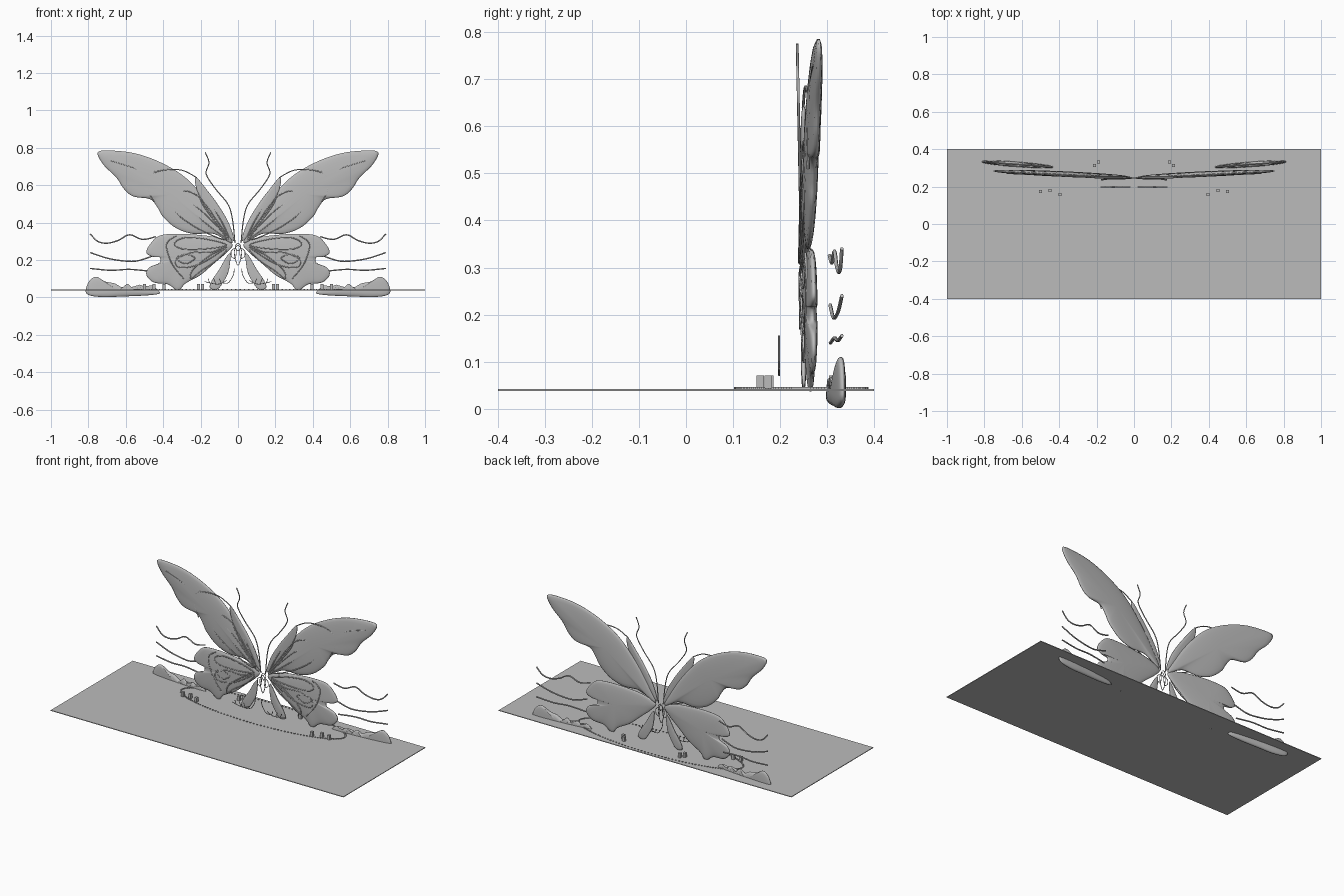
import bpy
import bmesh
import math
from mathutils import Vector

if "Cube" in bpy.data.objects:
    bpy.data.objects.remove(bpy.data.objects["Cube"], do_unlink=True)

# One stone grey for every part
grey = bpy.data.materials.new("stone_grey")
grey.use_nodes = True
shade = (0.5, 0.5, 0.5, 1)
grey.diffuse_color = shade
grey.node_tree.nodes["Principled BSDF"].inputs["Base Color"].default_value = shade

SIDES = (("left", 1), ("right", -1))


def place(name, data):
    """Link data as a named object in the shared colour."""
    data.materials.append(grey)
    obj = bpy.data.objects.new(name, data)
    bpy.context.collection.objects.link(obj)
    return obj


def smooth_path(points, closed, steps=5):
    """Spline through (x, z) points given in hundredths."""
    pts = [Vector((x, z)) / 100 for x, z in points]
    n = len(pts)

    def pick(i):
        return pts[i % n] if closed else pts[max(0, min(n - 1, i))]

    out = []
    for i in range(n if closed else n - 1):
        a, b, c, d = (pick(i + k) for k in (-1, 0, 1, 2))
        for s in range(steps):
            t = s / steps
            out.append(0.5 * (2 * b + (c - a) * t + (2 * a - 5 * b + 4 * c - d) * t ** 2
                              + (3 * b - a - 3 * c + d) * t ** 3))
    if not closed:
        out.append(pts[-1])
    return out


def wing_y(x, z=0):
    return 0.25 + 0.045 * x


def far_y(x, z=0):
    return 0.305 + 0.075 * (x - 0.44)


def pad(name, outline, centre, bulge, depth):
    """Mirrored pair of softly domed plates with the given outline."""
    rim = smooth_path(outline, True)
    mid = Vector(centre) / 100
    radii = (1, 0.96, 0.88, 0.75, 0.55, 0.3)
    for side, s in SIDES:
        bm = bmesh.new()
        faces = []
        edge_rings = []
        for face in (-1, 1):
            rings = []
            for r in radii:
                half = 0.002 + bulge * math.sqrt(1 - r * r)
                ring = []
                for p in rim:
                    q = mid + (p - mid) * r
                    ring.append(bm.verts.new((s * q.x, depth(q.x) + face * half, q.y)))
                rings.append(ring)
            tip = bm.verts.new((s * mid.x, depth(mid.x) + face * (bulge + 0.002), mid.y))
            edge_rings.append(rings[0])
            n = len(rim)
            for a, b in zip(rings, rings[1:]):
                for i in range(n):
                    bm.faces.new((a[i], a[(i + 1) % n], b[(i + 1) % n], b[i]))
            for i in range(n):
                bm.faces.new((rings[-1][i], rings[-1][(i + 1) % n], tip))
        a, b = edge_rings
        for i in range(n):
            bm.faces.new((a[i], a[(i + 1) % n], b[(i + 1) % n], b[i]))
        bmesh.ops.recalc_face_normals(bm, faces=bm.faces)
        for f in bm.faces:
            f.smooth = True
        mesh = bpy.data.meshes.new(f"{side}_{name}")
        bm.to_mesh(mesh)
        bm.free()
        place(f"{side}_{name}", mesh)


def wire(name, points, depth, radius=0.003, closed=False, sides=SIDES):
    """Thin round strand, mirrored to both sides."""
    path = smooth_path(points, closed)
    for side, s in sides:
        curve = bpy.data.curves.new(f"{side}_{name}", "CURVE")
        curve.dimensions = "3D"
        curve.bevel_depth = radius
        curve.bevel_resolution = 1
        curve.use_fill_caps = True
        spline = curve.splines.new("POLY")
        spline.points.add(len(path) - 1)
        for p, q in zip(spline.points, path):
            p.co = (s * q.x, depth(q.x, q.y), q.y, 1)
        spline.use_cyclic_u = closed
        place(f"{side}_{name}", curve)


def boxes(name, spots, size):
    """One mesh of small boxes centred at the spots."""
    bm = bmesh.new()
    for spot in spots:
        made = bmesh.ops.create_cube(bm, size=1)["verts"]
        bmesh.ops.scale(bm, vec=size, verts=made)
        bmesh.ops.translate(bm, vec=spot, verts=made)
    mesh = bpy.data.meshes.new(name)
    bm.to_mesh(mesh)
    bm.free()
    place(name, mesh)


# Ground sheet
boxes("ground_sheet", [(0, 0, 0.04)], (2, 0.8, 0.004))

# Wings
pad("upper_wing", [(3, 29), (8, 39), (17, 52), (28, 64), (41, 72), (55, 77), (68, 78.5),
                   (75, 77.5), (72, 71), (65, 64), (61, 58), (56, 54), (47, 52.5), (43, 48),
                   (40, 43), (33, 37), (24, 34), (13, 34)], (36, 55), 0.013, wing_y)
pad("lower_wing", [(3, 28.5), (11, 32), (22, 33.5), (33, 34), (42, 33), (47, 28.5), (49, 24),
                   (46, 21.8), (42, 21.5), (42, 18.5), (47.5, 16), (49, 12), (45, 8),
                   (37.5, 7), (32, 3.6), (28, 7.5), (20, 12), (13, 18), (6, 24)],
    (30, 21.5), 0.011, wing_y)
pad("inner_lobe", [(2, 30), (5, 40), (11, 50), (17, 58), (22, 64), (23, 62), (21, 55),
                   (15, 45), (8, 36)], (13, 50), 0.006, lambda x: 0.25)
pad("tail_strip", [(4, 23), (5, 14), (8, 8), (11, 4.4), (15, 5), (14, 9), (10, 15), (6, 22)],
    (9, 12), 0.004, lambda x: 0.25)


# Raised veins just on the front of the wings
def vein_y(x, z=0):
    return wing_y(x) - 0.011


wire("upper_band", [(22, 64), (30, 68), (40, 68), (47, 65), (48, 58), (45, 51)], vein_y)
wire("tip_vein", [(40, 68), (50, 67), (58, 70), (68, 73)], vein_y, 0.002)
for points in ([(5, 31), (12, 42), (20, 53), (28, 57), (29, 53), (20, 42)],
               [(6, 31), (15, 42), (25, 50), (33, 50), (33, 45), (20, 36)],
               [(5, 32), (9, 41), (16, 52), (21, 58), (19, 50), (11, 39)]):
    wire("upper_cell", points, vein_y, closed=True)
for points in ([(6, 28), (16, 31), (28, 32), (34, 29), (30, 26), (17, 26)],
               [(6, 27), (15, 24), (25, 24), (33, 20), (31, 16), (20, 18)],
               [(6, 26), (11, 20), (20, 14), (25, 10), (24, 15), (14, 23)],
               [(23, 21), (28, 23), (33, 21), (28, 18)]):
    wire("lower_cell", points, vein_y, closed=True)
wire("lower_band", [(33, 33), (38, 29), (37, 22), (34, 16), (29, 10)], vein_y)

# Antennae
wire("antenna", [(1.6, 29), (3, 42), (5.5, 50), (12, 58), (17, 66), (15.5, 72), (17.5, 77.5)],
     lambda x, z: 0.246 - 0.02 * (z - 0.29))


# Body drawn as wire loops
def body_y(x, z=0):
    return 0.242


MIDDLE = (("middle", 1),)
wire("body_loop", [(0, 28), (2, 24), (0, 17), (-2, 24)], body_y, 0.002, True, MIDDLE)
wire("head_loop", [(0, 29), (1.5, 27), (0, 25), (-1.5, 27)],
     lambda x, z: 0.25, 0.002, True, MIDDLE)
wire("body_side_loop", [(1, 26), (3.5, 25), (3.5, 22), (1.5, 21)], body_y, 0.002, True)

# Drifting streams behind the wings
for points in ([(79, 34), (75, 30), (70, 29), (64, 30.5), (58, 33.5), (51, 31), (44, 32.5)],
               [(79, 24), (70, 21), (61, 19.5), (54, 19.5), (46, 22)],
               [(79, 15.5), (68, 14.5), (58, 15), (47, 14)]):
    wire("stream", points, far_y, 0.004)

# Low mounds at the back
pad("mound", [(81, 2), (80, 8), (76, 11), (71, 8.5), (66, 7.5), (62, 5.5), (59, 7.2),
              (56, 5), (52.5, 6.8), (49, 5), (46, 6.5), (43, 4), (42, 2), (50, 1),
              (62, 0.5), (73, 0.2)], (64, 3.5), 0.012, far_y)


# Small fronds in front
def frond_y(x, z=0):
    return 0.198


wire("frond_stem", [(2, 15.5), (2.5, 12), (5, 8), (8, 7.5)], frond_y, 0.002)
wire("frond_leaf", [(6, 9), (10, 7.2), (14, 7.5), (18, 8.5)], frond_y, 0.002)
for x in (9, 12, 15):
    wire("frond_tick", [(x, 7.5), (x + 1, 10)], frond_y, 0.002)

# Pebble blocks, mirrored
blocks = [(s * x, y, 0.057) for _, s in SIDES for x, y in
          ((0.5, 0.175), (0.45, 0.178), (0.395, 0.158), (0.21, 0.312), (0.19, 0.332))]
boxes("pebble_blocks", blocks, (0.016, 0.016, 0.028))

# Dotted ring on the ground
dots = []
COUNT = 150
for i in range(COUNT):
    a = math.tau * i / COUNT
    dots.append((0.555 * math.cos(a), 0.245 + 0.14 * math.sin(a), 0.043))
boxes("ring_dots", dots, (0.007, 0.006, 0.006))
